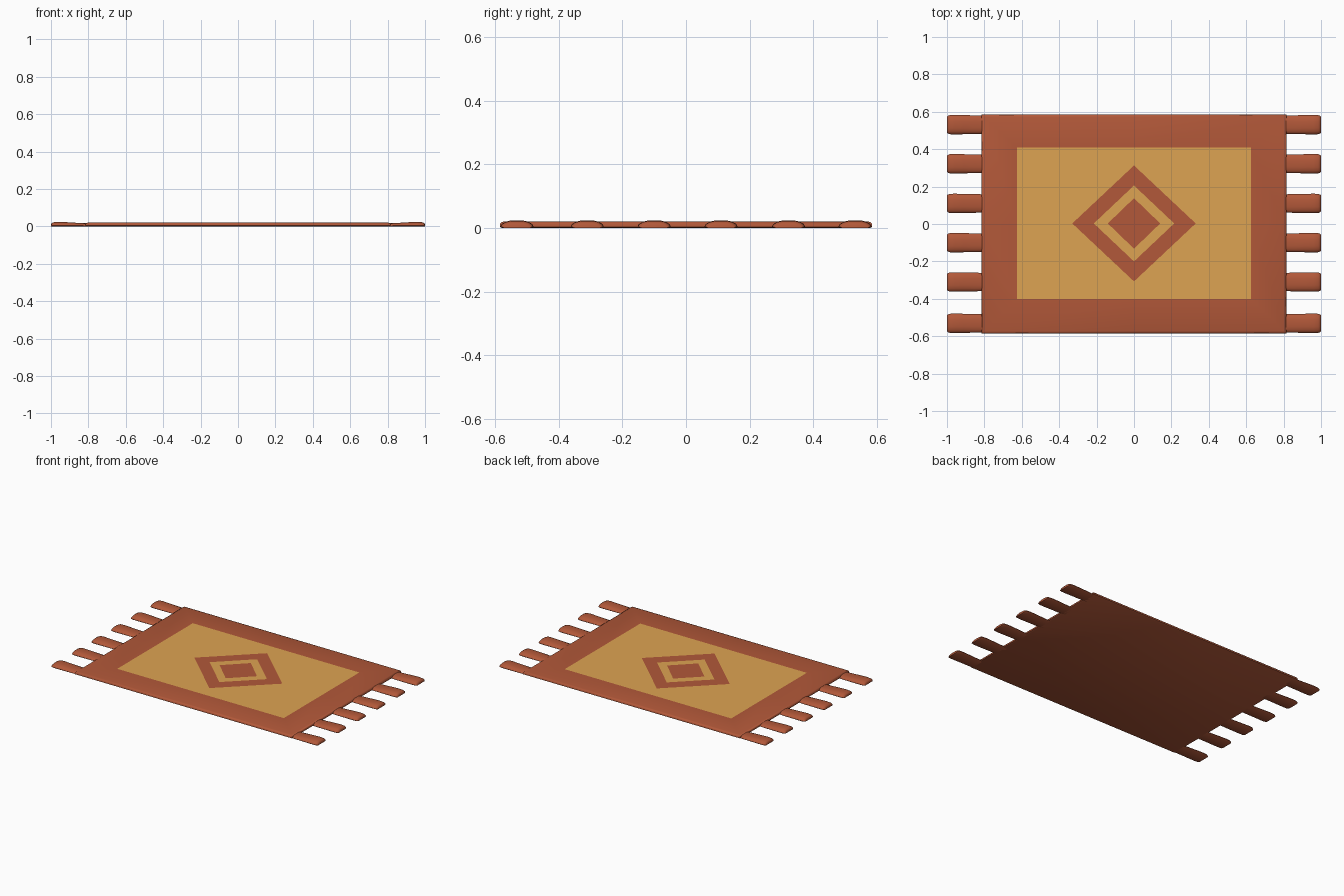
import bpy, bmesh

if "Cube" in bpy.data.objects:
    bpy.data.objects.remove(bpy.data.objects["Cube"])


def material(name, rgb):
    m = bpy.data.materials.new(name)
    m.diffuse_color = (*rgb, 1)
    m.use_nodes = True
    m.node_tree.nodes["Principled BSDF"].inputs["Base Color"].default_value = m.diffuse_color
    return m


RED = material("rust red", (0.445, 0.098, 0.041))
TAN = material("golden tan", (0.73, 0.37, 0.084))


def finish(name, bm, mats):
    bmesh.ops.recalc_face_normals(bm, faces=bm.faces)
    me = bpy.data.meshes.new(name)
    bm.to_mesh(me)
    bm.free()
    ob = bpy.data.objects.new(name, me)
    bpy.context.collection.objects.link(ob)
    for m in mats:
        me.materials.append(m)
    bpy.ops.object.select_all(action='DESELECT')
    ob.select_set(True)
    bpy.context.view_layer.objects.active = ob
    bpy.ops.object.shade_smooth_by_angle(angle=0.9)
    return ob


def loft(bm, rings, colours):
    """Bridge closed rings of equal length and cap both ends."""
    vs = [[bm.verts.new(p) for p in r] for r in rings]
    n = len(vs[0])
    bm.faces.new(vs[0])
    for a, b, c in zip(vs, vs[1:], colours):
        for i in range(n):
            j = (i + 1) % n
            bm.faces.new((a[i], a[j], b[j], b[i])).material_index = c
    bm.faces.new(vs[-1]).material_index = colours[-1]


RECT = [(1, 0), (1, 1), (0, 1), (-1, 1), (-1, 0), (-1, -1), (0, -1), (1, -1)]
DIAMOND = [(x / 2, y / 2) if x and y else (x, y) for x, y in RECT]


def ring(shape, rx, ry, z, cy=0.0):
    return [(x * rx, y * ry + cy, z) for x, y in shape]


# Rug body: rounded rim, then flush pattern rings on the top
T = 0.021
bm = bmesh.new()
loft(bm, [
    ring(RECT, 0.805, 0.578, 0),
    ring(RECT, 0.815, 0.585, 0.004),
    ring(RECT, 0.815, 0.585, 0.012),
    ring(RECT, 0.811, 0.581, 0.018),
    ring(RECT, 0.802, 0.572, T),
    ring(RECT, 0.625, 0.405, T, 0.003),
    ring(DIAMOND, 0.33, 0.31, T, 0.003),
    ring(DIAMOND, 0.215, 0.203, T, 0.003),
    ring(DIAMOND, 0.14, 0.135, T, 0.003),
], [0, 0, 0, 0, 0, 1, 0, 1, 0])
finish("rug_body", bm, [RED, TAN])

# Fringe tassels: domed strips with rounded ends, along both short sides
SECTION = [(-0.9, 0), (-1, 0.2), (-0.93, 0.5), (-0.7, 0.8), (-0.35, 0.97),
           (0.35, 0.97), (0.7, 0.8), (0.93, 0.5), (1, 0.2), (0.9, 0)]
STATIONS = [(0.79, 0.048, 0.017), (0.85, 0.05, 0.019), (0.91, 0.051, 0.023),
            (0.96, 0.052, 0.025), (0.985, 0.051, 0.023),
            (0.996, 0.047, 0.018), (1.0, 0.042, 0.010)]
for side, label in ((1, "right"), (-1, "left")):
    for k, cy in enumerate((-0.531, -0.31, -0.1, 0.11, 0.322, 0.531)):
        bm = bmesh.new()
        loft(bm, [[(side * x, cy + u * w, v * h) for u, v in SECTION]
                  for x, w, h in STATIONS], [0] * 6)
        finish(f"fringe_{label}_{k + 1}", bm, [RED])
